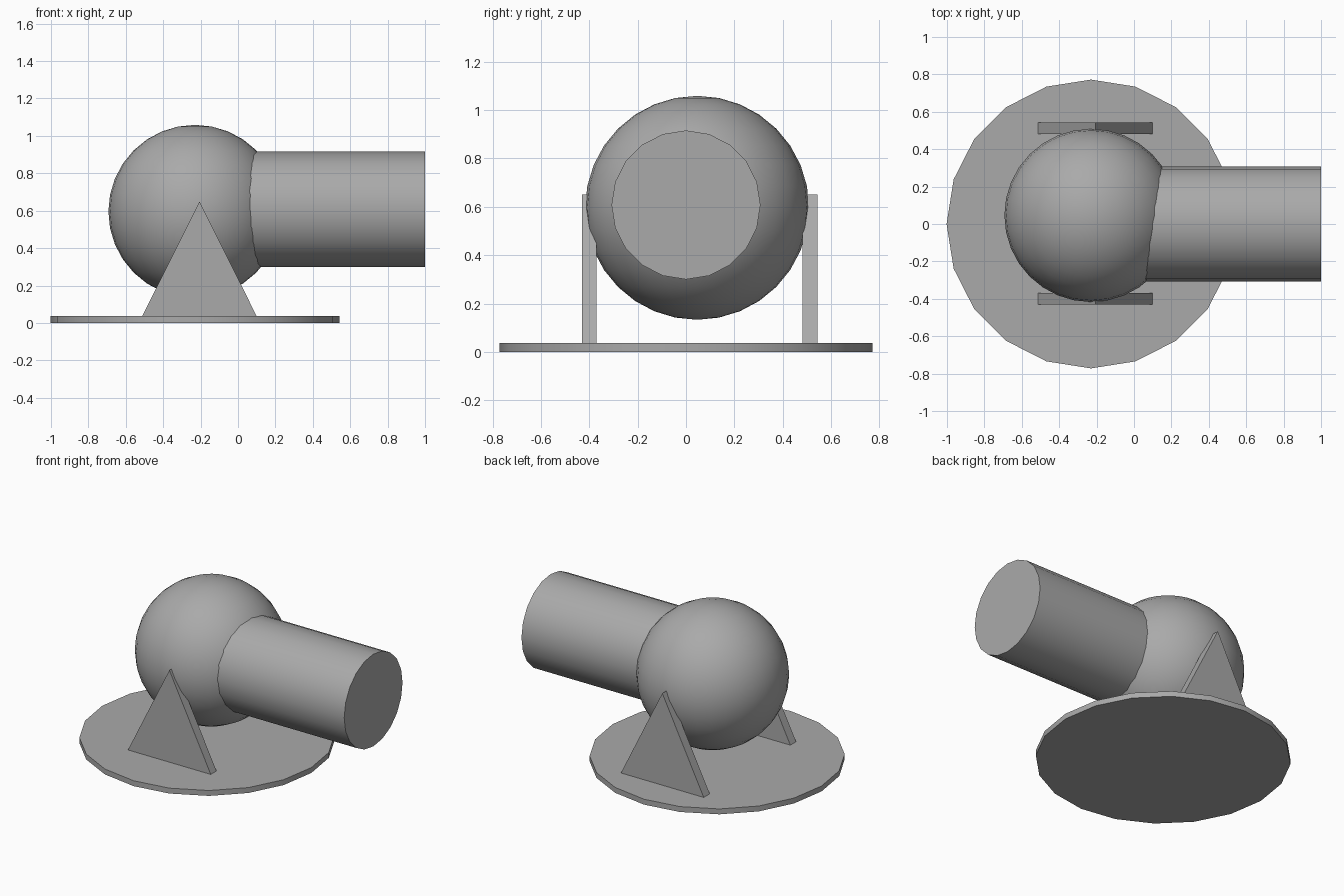
import bpy
from math import pi, radians

if "Cube" in bpy.data.objects:
    bpy.data.objects.remove(bpy.data.objects["Cube"])

CX = -0.23  # shared centre of base and ball

grey = bpy.data.materials.new("dark_grey")
grey.diffuse_color = (0.4, 0.4, 0.4, 1)
grey.use_nodes = True
grey.node_tree.nodes["Principled BSDF"].inputs["Base Color"].default_value = grey.diffuse_color


def finish(name, angle):
    ob = bpy.context.object
    ob.name = ob.data.name = name
    bpy.ops.object.transform_apply(location=True, rotation=True, scale=True)
    bpy.ops.object.shade_smooth_by_angle(angle=radians(angle))
    ob.data.materials.append(grey)


def bracket(name, y0, y1):
    # triangular plate extruded along y
    profile = [(-0.515, 0.03), (0.103, 0.03), (-0.206, 0.65)]
    verts = [(x, y, z) for y in (y0, y1) for x, z in profile]
    faces = [(0, 1, 2), (5, 4, 3), (0, 3, 4, 1), (1, 4, 5, 2), (2, 5, 3, 0)]
    me = bpy.data.meshes.new(name)
    me.from_pydata(verts, [], faces)
    me.materials.append(grey)
    bpy.context.collection.objects.link(bpy.data.objects.new(name, me))


# flat 20-sided base plate
bpy.ops.mesh.primitive_cylinder_add(vertices=20, radius=0.772, depth=0.036,
                                    location=(CX, 0, 0.018))
finish("base_plate", 40)

# round body
bpy.ops.mesh.primitive_uv_sphere_add(segments=32, ring_count=16, radius=0.463,
                                     location=(CX, 0.046, 0.596))
finish("ball_body", 40)

# barrel pointing to +x, starting inside the ball
x0, x1 = -0.1, 1.0
bpy.ops.mesh.primitive_cylinder_add(vertices=20, radius=0.308, depth=x1 - x0,
                                    location=((x0 + x1) / 2, 0, 0.608),
                                    rotation=(0, pi / 2, 0))
finish("barrel", 40)

# side brackets cradling the ball
bracket("front_bracket", -0.43, -0.37)
bracket("back_bracket", 0.481, 0.544)
